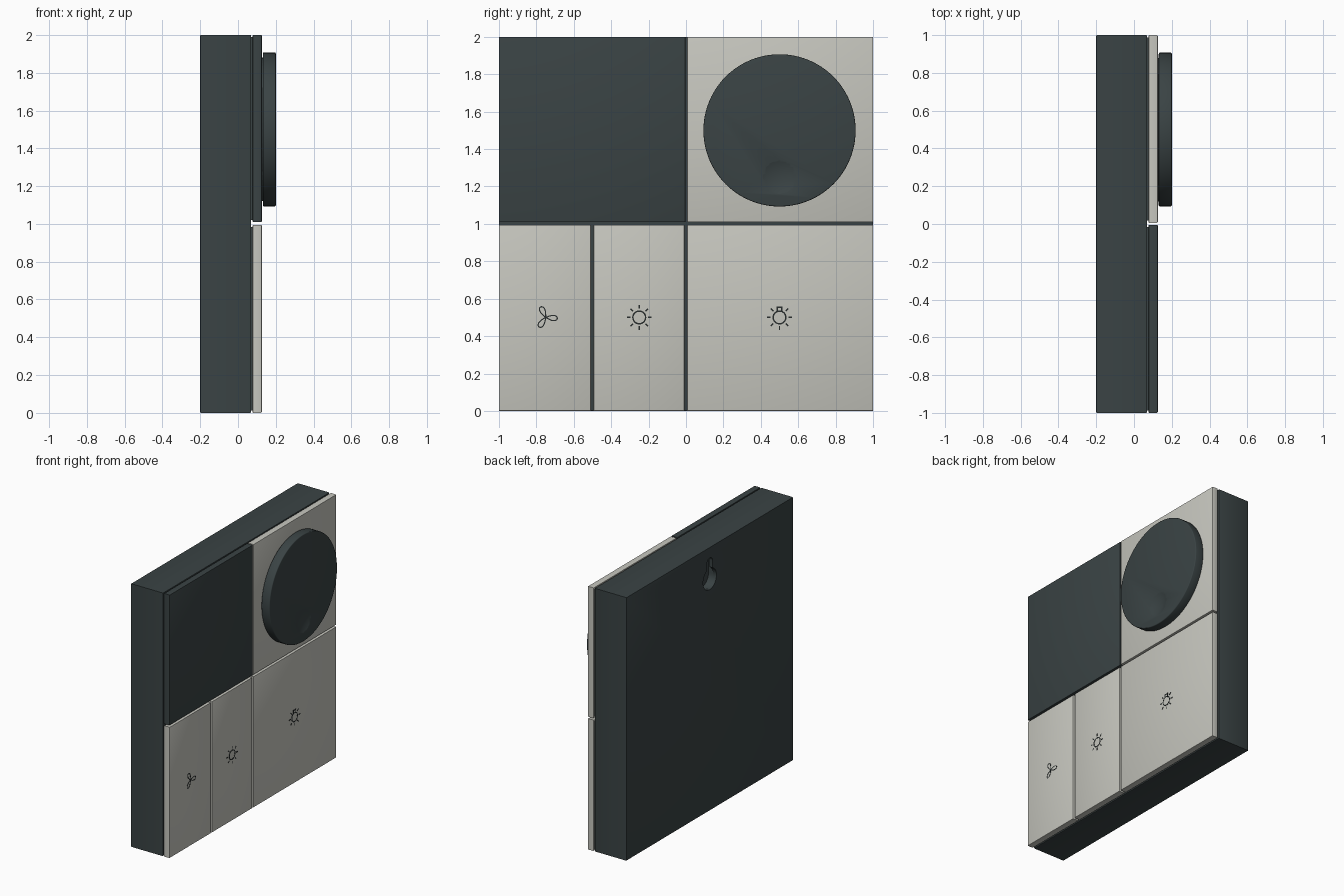
import bpy, bmesh, math
from math import sin, cos, pi, radians

if "Cube" in bpy.data.objects:
    bpy.data.objects.remove(bpy.data.objects["Cube"])


def material(name, rgb):
    m = bpy.data.materials.new(name)
    m.diffuse_color = (*rgb, 1)
    m.use_nodes = True
    m.node_tree.nodes["Principled BSDF"].inputs["Base Color"].default_value = m.diffuse_color
    return m


DARK = material("dark_plastic", (0.042, 0.056, 0.058))
LIGHT = material("light_plastic", (0.57, 0.57, 0.52))
INK = material("icon_ink", (0.02, 0.025, 0.025))


def finish(bm, name, mat):
    bmesh.ops.recalc_face_normals(bm, faces=bm.faces)
    me = bpy.data.meshes.new(name)
    bm.to_mesh(me)
    bm.free()
    ob = bpy.data.objects.new(name, me)
    bpy.context.collection.objects.link(ob)
    me.materials.append(mat)
    return ob


def activate(ob):
    bpy.ops.object.select_all(action='DESELECT')
    ob.select_set(True)
    bpy.context.view_layer.objects.active = ob


def smooth(ob, angle=35):
    activate(ob)
    bpy.ops.object.shade_smooth_by_angle(angle=radians(angle))


def add_prism(bm, pts, x0, x1):
    """Extrude a closed (y, z) outline from x0 to x1."""
    face = bm.faces.new([bm.verts.new((x0, y, z)) for y, z in pts])
    ext = bmesh.ops.extrude_face_region(bm, geom=[face])
    for v in ext["geom"]:
        if isinstance(v, bmesh.types.BMVert):
            v.co.x = x1


def prism(name, pts, x0, x1, mat, bevel=0, segs=2):
    bm = bmesh.new()
    add_prism(bm, pts, x0, x1)
    if bevel:
        edges = [e for e in bm.edges if e.calc_face_angle(0) > 0.6]
        bmesh.ops.bevel(bm, geom=edges, offset=bevel, segments=segs,
                        profile=0.5, affect='EDGES')
    return finish(bm, name, mat)


def rect(y0, y1, z0, z1):
    return [(y0, z0), (y1, z0), (y1, z1), (y0, z1)]


def arc(cy, cz, r, a0, a1, n):
    return [(cy + r * cos(a0 + (a1 - a0) * i / n),
             cz + r * sin(a0 + (a1 - a0) * i / n)) for i in range(n + 1)]


def circle(cy, cz, r, n):
    return arc(cy, cz, r, 0, 2 * pi, n)[:-1]


def cut(ob, cutter):
    mod = ob.modifiers.new("cut", 'BOOLEAN')
    mod.operation = 'DIFFERENCE'
    mod.solver = 'EXACT'
    mod.object = cutter
    activate(ob)
    bpy.ops.object.modifier_apply(modifier=mod.name)
    bpy.data.objects.remove(cutter)


# Housing with a keyhole hanger in the back
housing = prism("housing", rect(-1, 1, 0, 2), -0.2, 0.069, DARK, 0.004)
a = math.asin(0.035 / 0.08)
keyhole = (arc(0, 1.76, 0.08, pi / 2 + a, 5 * pi / 2 - a, 32)
           + arc(0, 1.885, 0.035, 0, pi, 12))
cut(housing, prism("keyhole_cutter", keyhole, -0.25, -0.14, DARK))
pocket = arc(0, 1.76, 0.085, pi, 2 * pi, 20) + arc(0, 1.875, 0.085, 0, pi, 20)
cut(housing, prism("pocket_cutter", pocket, -0.172, -0.13, DARK))
smooth(housing)

# Front tiles, each on a slightly inset backing
TILES = [
    ("screen", -1, -0.004, 1.009, 2, DARK),
    ("dial_plate", 0.006, 1, 1.009, 2, LIGHT),
    ("fan_button", -1, -0.508, 0, 0.995, LIGHT),
    ("light_button", -0.494, -0.008, 0, 0.995, LIGHT),
    ("lamp_button", 0.006, 1, 0, 0.995, LIGHT),
]
for name, y0, y1, z0, z1, mat in TILES:
    smooth(prism(name, rect(y0, y1, z0, z1), 0.077, 0.126, mat, 0.005))
    prism(name + "_backing", rect(y0 + .012, y1 - .012, z0 + .012, z1 - .012),
          0.068, 0.078, DARK)

# Rotary dial with a finger dimple, on a short stem
prism("dial_stem", circle(0.5, 1.5, 0.38, 64), 0.125, 0.135, DARK)
dial = prism("dial", circle(0.5, 1.5, 0.407, 96), 0.131, 0.2, DARK, 0.006, 3)
bm = bmesh.new()
bmesh.ops.create_uvsphere(bm, u_segments=96, v_segments=96, radius=0.2775)
bmesh.ops.translate(bm, verts=bm.verts, vec=(0.2 + 0.2625, 0.5, 1.25))
cut(dial, finish(bm, "dimple_cutter", DARK))
smooth(dial, 31)

# Icons: flat strokes barely proud of the buttons
X0, X1, W = 0.1255, 0.1272, 0.0038


def stroke(bm, pts, closed=False, w=W):
    n = len(pts)
    left, right = [], []
    for i, (y, z) in enumerate(pts):
        p = pts[(i - 1) % n] if closed or i else pts[i]
        q = pts[(i + 1) % n] if closed or i < n - 1 else pts[i]
        dy, dz = q[0] - p[0], q[1] - p[1]
        d = math.hypot(dy, dz)
        left.append((y - dz / d * w, z + dy / d * w))
        right.append((y + dz / d * w, z - dy / d * w))
    for i in range(n if closed else n - 1):
        j = (i + 1) % n
        add_prism(bm, [left[i], left[j], right[j], right[i]], X0, X1)


def sun(name, cy, cz, lamp=False):
    bm = bmesh.new()
    stroke(bm, circle(cy, cz, 0.034, 32), True)
    for k in range(8):
        if lamp and k == 2:
            continue
        t = k * pi / 4
        stroke(bm, [(cy + r * cos(t), cz + r * sin(t)) for r in (0.047, 0.066)])
    if lamp:  # lamp base replaces the top ray
        stroke(bm, [(cy - .013, cz + .032), (cy - .013, cz + .054)])
        stroke(bm, [(cy + .013, cz + .032), (cy + .013, cz + .054)])
        stroke(bm, [(cy - .0165, cz + .054), (cy + .0165, cz + .054)])
    finish(bm, name, INK)


sun("light_icon", -0.25, 0.5)
sun("lamp_icon", 0.5, 0.5, True)

# Three-blade fan icon: teardrop loops
bm = bmesh.new()
for k in range(3):
    t0 = k * 2 * pi / 3 - 0.08
    loop = []
    for i in range(28):
        s = 2 * pi * (i + 0.5) / 28
        u = 0.031 * (1 - cos(s))
        v = -0.019 * sin(s) * sin(s / 2) ** 1.2
        loop.append((-0.75 + u * cos(t0) - v * sin(t0),
                     0.5 + u * sin(t0) + v * cos(t0)))
    stroke(bm, loop, True, 0.003)
finish(bm, "fan_icon", INK)
